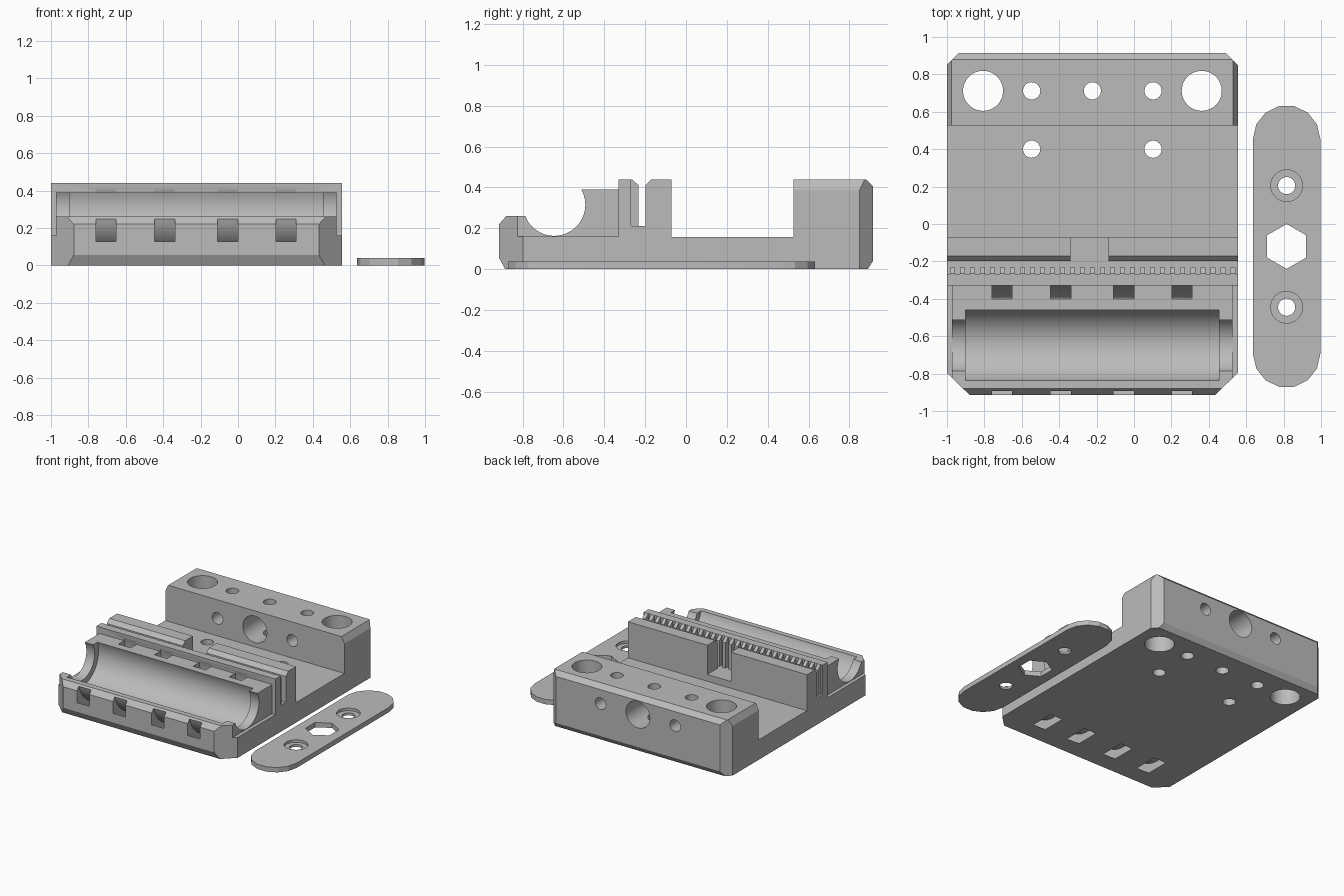
import bpy, bmesh
from math import sin, cos, radians, pi

cube = bpy.data.objects.get("Cube")
if cube:
    bpy.data.objects.remove(cube, do_unlink=True)

grey = bpy.data.materials.new("plain grey")
grey.use_nodes = True
colour = (0.5, 0.5, 0.5, 1)
grey.diffuse_color = colour
grey.node_tree.nodes["Principled BSDF"].inputs["Base Color"].default_value = colour

LEFT, RIGHT = -1.0, 0.555
MID = (LEFT + RIGHT) / 2
ROD_Y, ROD_Z = -0.645, 0.315


def prism(name, points, axis, start, end):
    """Extrude a 2D outline along the x, y or z axis."""
    place = {"x": lambda u, v, t: (t, u, v),
             "y": lambda u, v, t: (u, t, v),
             "z": lambda u, v, t: (u, v, t)}[axis]
    bm = bmesh.new()
    low = [bm.verts.new(place(u, v, start)) for u, v in points]
    high = [bm.verts.new(place(u, v, end)) for u, v in points]
    bm.faces.new(low)
    bm.faces.new(high)
    n = len(points)
    for i in range(n):
        j = (i + 1) % n
        bm.faces.new((low[i], low[j], high[j], high[i]))
    bmesh.ops.recalc_face_normals(bm, faces=bm.faces)
    mesh = bpy.data.meshes.new(name)
    bm.to_mesh(mesh)
    bm.free()
    mesh.materials.append(grey)
    obj = bpy.data.objects.new(name, mesh)
    bpy.context.collection.objects.link(obj)
    return obj


def arc(cu, cv, r, a, b, n):
    """Points from angle a to angle b, in degrees, both ends included."""
    angles = [radians(a + (b - a) * i / n) for i in range(n + 1)]
    return [(cu + r * cos(t), cv + r * sin(t)) for t in angles]


def circle(cu, cv, r, n=48):
    return arc(cu, cv, r, 0, 360, n)[:-1]


def rect(u0, u1, v0, v1):
    return [(u0, v0), (u1, v0), (u1, v1), (u0, v1)]


def cut(target, points, axis, start, end):
    """Subtract an extruded outline from the target."""
    cutter = prism("cutter", points, axis, start, end)
    cutter.hide_render = True
    mod = target.modifiers.new("cut", "BOOLEAN")
    mod.operation = "DIFFERENCE"
    mod.solver = "EXACT"
    mod.object = cutter
    bpy.context.view_layer.objects.active = target
    bpy.ops.object.modifier_apply(modifier=mod.name)
    bpy.data.objects.remove(cutter, do_unlink=True)


def cut_both_sides(target, points, axis, start, end):
    """Cut on the right-hand side and on its mirror image."""
    cut(target, points, axis, start, end)
    cut(target, [(2 * MID - u, v) for u, v in points], axis, start, end)


def smooth(obj):
    bpy.ops.object.select_all(action="DESELECT")
    obj.select_set(True)
    bpy.context.view_layer.objects.active = obj
    bpy.ops.object.shade_smooth_by_angle(angle=radians(20))


# Carriage body: side outline extruded across the width
outline = [(-0.885, 0), (-0.915, 0.055), (-0.915, 0.22), (-0.88, 0.26),
           (ROD_Y, 0.26), (ROD_Y, 0.39), (-0.33, 0.39), (-0.33, 0.44),
           (-0.265, 0.44), (-0.232, 0.41), (-0.198, 0.41), (-0.17, 0.44),
           (-0.072, 0.44), (-0.072, 0.157), (0.527, 0.157), (0.527, 0.44),
           (0.88, 0.44), (0.915, 0.405), (0.915, 0.04), (0.89, 0)]
body = prism("carriage_body", outline, "x", LEFT, RIGHT)

# Corner chamfers, front and back
cut_both_sides(body, [(-1.1, -0.7), (-1.1, -1.0), (-0.79, -1.0)], "z", -1, 1)
cut_both_sides(body, [(-1.1, 0.75), (-0.84, 1.01), (-1.1, 1.01)], "z", -1, 1)

# Top side chamfers of the rear block
cut_both_sides(body, [(-1.025, 0.34), (-0.95, 0.49), (-1.025, 0.49)], "y", 0.4, 1.1)

# Bearing holder set in from the sides
cut_both_sides(body, rect(-1.1, -0.972, -1.1, -0.33), "z", 0.16, 0.6)

# Rod groove and wider bearing cradle
cut(body, circle(ROD_Y, ROD_Z, 0.152, 64), "x", -1.1, 0.7)
cut(body, circle(ROD_Y, ROD_Z, 0.2, 64), "x", -0.9, 0.455)

# Curved strap channels around the cradle
channel = (arc(ROD_Y, ROD_Z, 0.329, 165, 400, 40)
           + arc(ROD_Y, ROD_Z, 0.256, 400, 165, 40))
for x in (-0.705, -0.392, -0.055, 0.257):
    cut(body, channel, "x", x - 0.054, x + 0.054)

# Toothed belt slot, then the opening in the wall behind it
pitch = 0.0535
comb = [(RIGHT + 0.05, -0.198), (LEFT - 0.05, -0.198)]
for i in range(30):
    x = LEFT - 0.01 + i * pitch
    comb += [(x, -0.232), (x, -0.268), (x + pitch / 2, -0.268), (x + pitch / 2, -0.232)]
cut(body, comb, "z", 0.21, 0.6)
cut(body, rect(-0.34, -0.135, -0.215, -0.03), "z", 0.21, 0.6)

# Vertical holes
for x in (-0.807, 0.362):
    cut(body, circle(x, 0.712, 0.107), "z", -0.1, 0.6)
for x, y in ((-0.547, 0.712), (MID, 0.712), (0.102, 0.712), (-0.547, 0.4), (0.102, 0.4)):
    cut(body, circle(x, y, 0.046, 32), "z", -0.1, 0.6)

# Horizontal holes through the rear block
for x, r in ((-0.547, 0.046), (MID, 0.104), (0.102, 0.046)):
    cut(body, circle(x, 0.295, r), "y", 0.3, 1.1)
smooth(body)

# Loose clamp plate with rounded ends
PX, PY = 0.816, -0.12
ends = arc(PX, PY + 0.575, 0.18, 0, 180, 7) + arc(PX, PY - 0.575, 0.18, 180, 360, 7)
plate = prism("clamp_plate", ends, "z", 0, 0.038)
hexagon = [(PX + 0.12 * sin(k * pi / 3), PY + 0.12 * cos(k * pi / 3)) for k in range(6)]
cut(plate, hexagon, "z", -0.1, 0.2)
for y in (PY + 0.325, PY - 0.325):
    cut(plate, circle(PX, y, 0.046, 32), "z", -0.1, 0.2)
    cut(plate, circle(PX, y, 0.085, 32), "z", 0.018, 0.2)
smooth(plate)
